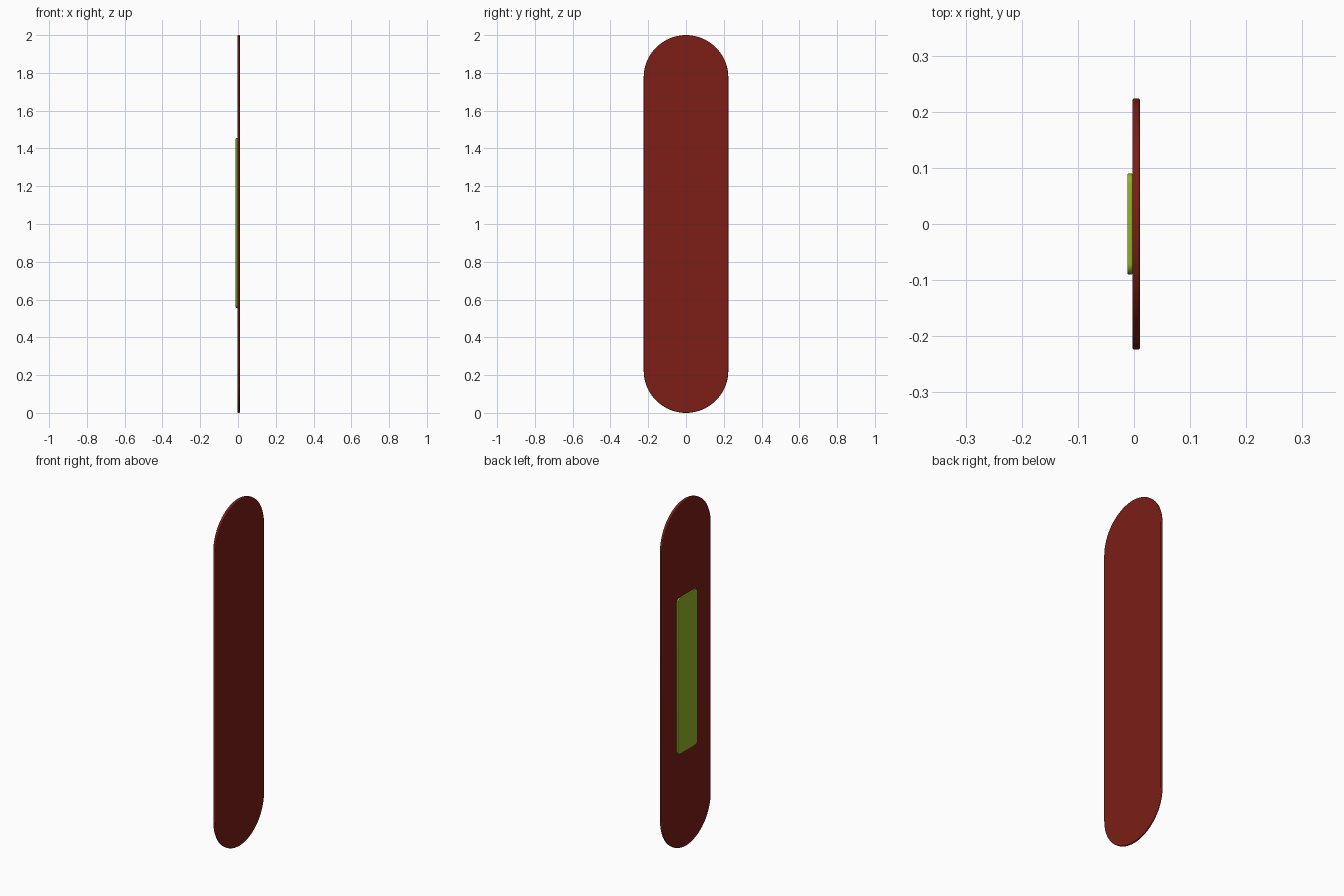
import bpy, bmesh, math

if "Cube" in bpy.data.objects:
    bpy.data.objects.remove(bpy.data.objects["Cube"])


def material(name, color):
    m = bpy.data.materials.new(name)
    m.diffuse_color = color
    m.use_nodes = True
    m.node_tree.nodes["Principled BSDF"].inputs["Base Color"].default_value = m.diffuse_color
    return m


def arc(cy, cz, r, a0, a1, n):
    return [(cy + r * math.cos(math.radians(a0 + (a1 - a0) * i / n)),
             cz + r * math.sin(math.radians(a0 + (a1 - a0) * i / n))) for i in range(n + 1)]


def slab(name, outline, x0, x1, bevel, mat):
    """Extrude a (y, z) outline from x0 to x1 and round its rims."""
    bm = bmesh.new()
    face = bm.faces.new([bm.verts.new((x0, y, z)) for y, z in outline])
    ext = bmesh.ops.extrude_face_region(bm, geom=[face])
    for v in ext["geom"]:
        if isinstance(v, bmesh.types.BMVert):
            v.co.x = x1
    bmesh.ops.recalc_face_normals(bm, faces=bm.faces)
    me = bpy.data.meshes.new(name)
    bm.to_mesh(me)
    bm.free()
    ob = bpy.data.objects.new(name, me)
    bpy.context.collection.objects.link(ob)
    me.materials.append(mat)
    mod = ob.modifiers.new("rim", "BEVEL")
    mod.width = bevel
    mod.segments = 3
    mod.limit_method = "ANGLE"
    mod.angle_limit = math.radians(50)
    bpy.ops.object.select_all(action="DESELECT")
    ob.select_set(True)
    bpy.context.view_layer.objects.active = ob
    bpy.ops.object.shade_smooth_by_angle(angle=math.radians(40))
    return ob


red = material("dark_red", (0.2, 0.013, 0.008, 1))
lime = material("lime", (0.3, 0.45, 0.02, 1))

# Long board with round ends
R = 0.224
board = arc(0, 2 - R, R, 0, 180, 40) + arc(0, R, R, 180, 360, 40)
slab("board", board, -0.003, 0.011, 0.004, red)

# Raised rectangular grip pad with small rounded corners
y, z0, z1, r = 0.09, 0.555, 1.455, 0.02
pad = (arc(y - r, z1 - r, r, 0, 90, 6) + arc(r - y, z1 - r, r, 90, 180, 6)
       + arc(r - y, z0 + r, r, 180, 270, 6) + arc(y - r, z0 + r, r, 270, 360, 6))
slab("grip_pad", pad, -0.012, -0.002, 0.003, lime)
